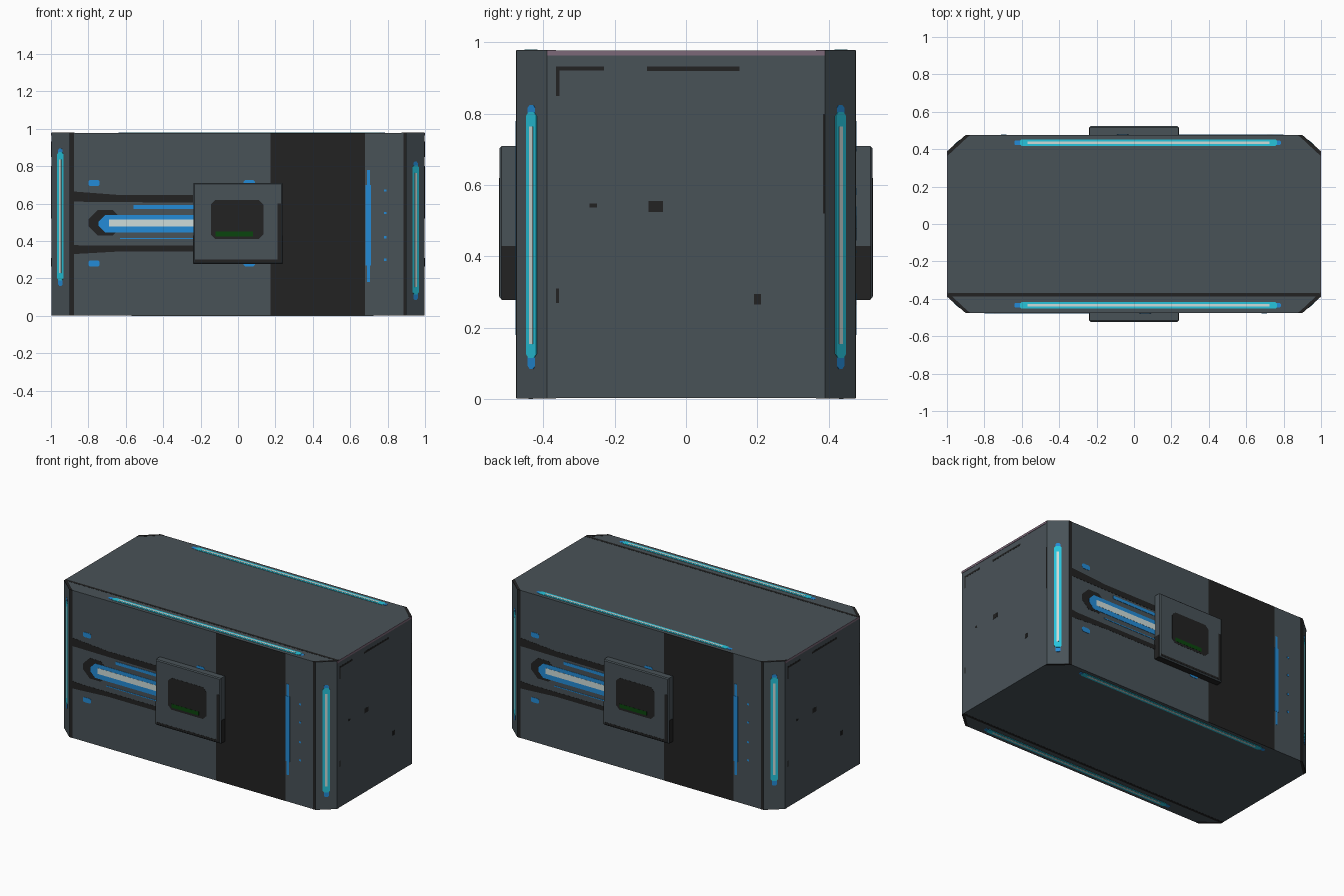
import bpy, bmesh
from mathutils import Vector

if "Cube" in bpy.data.objects:
    bpy.data.objects.remove(bpy.data.objects["Cube"])


def mat(name, rgb):
    m = bpy.data.materials.new(name)
    m.diffuse_color = (*rgb, 1)
    m.use_nodes = True
    m.node_tree.nodes["Principled BSDF"].inputs["Base Color"].default_value = m.diffuse_color
    return m


GREY = mat("slate grey", (0.066, 0.085, 0.097))
DARK = mat("charcoal", (0.016, 0.016, 0.016))
CYAN = mat("glow cyan", (0.02, 0.56, 0.72))
BLUE = mat("signal blue", (0.017, 0.26, 0.68))
WHITE = mat("pale light", (0.62, 0.72, 0.70))
GREEN = mat("display green", (0.003, 0.06, 0.004))
MAUVE = mat("mauve trim", (0.20, 0.14, 0.19))

Z = Vector((0, 0, 1))
HX, HY, Z0, Z1 = 0.998, 0.476, 0.003, 0.978


def prism(name, frame, pts, depth, material, bevel=0):
    """Extrude a 2D outline out of a face frame (origin, u, v, normal)."""
    o, u, v, n = frame
    bm = bmesh.new()
    low = [bm.verts.new(o + u * a + v * b) for a, b in pts]
    top = [bm.verts.new(o + u * a + v * b + n * depth) for a, b in pts]
    bm.faces.new(low)
    cap = bm.faces.new(top)
    k = len(pts)
    for i in range(k):
        bm.faces.new((low[i], low[(i + 1) % k], top[(i + 1) % k], top[i]))
    if bevel:
        bmesh.ops.bevel(bm, geom=list(cap.edges), offset=bevel, segments=1, affect='EDGES')
    bmesh.ops.recalc_face_normals(bm, faces=bm.faces)
    me = bpy.data.meshes.new(name)
    bm.to_mesh(me)
    bm.free()
    me.materials.append(material)
    ob = bpy.data.objects.new(name, me)
    bpy.context.collection.objects.link(ob)
    return ob


def rect(x0, x1, y0, y1, cx=0.0, cy=None):
    """Rectangle, optionally with cut corners."""
    cy = cx if cy is None else cy
    if not cx:
        return [(x0, y0), (x1, y0), (x1, y1), (x0, y1)]
    return [(x0 + cx, y0), (x1 - cx, y0), (x1, y0 + cy), (x1, y1 - cy),
            (x1 - cx, y1), (x0 + cx, y1), (x0, y1 - cy), (x0, y0 + cy)]


def light_strip(name, frame, a, b, w):
    """Glow strip along the frame's v axis: blue tips, cyan bar, pale core."""
    prism(name + "_tips", frame, rect(-w * .7, w * .7, a, b, w * .35), 0.001, BLUE)
    prism(name + "_bar", frame, rect(-w, w, a + .03, b - .02, w * .5), 0.002, CYAN)
    prism(name + "_core", frame, rect(-w * .35, w * .35, a + .07, b - .06), 0.003, WHITE)


# main container body with cut vertical corners
base = (Vector((0, 0, Z0)), Vector((1, 0, 0)), Vector((0, 1, 0)), Z)
prism("container_body", base, rect(-HX, HX, -HY, HY, 0.098, 0.086), Z1 - Z0, GREY)

# front, and the back as its half-turn copy
for side, s in (("front", 1), ("back", -1)):
    f = (Vector((0, -HY * s, 0)), Vector((s, 0, 0)), Z, Vector((0, -s, 0)))

    def plate(name, pts, d, m):
        return prism(f"{side}_{name}", f, pts, d, m)

    plate("dark_panel", rect(.175, .68, Z0, Z1), .001, DARK)
    plate("left_seam", rect(-.899, -.877, Z0, Z1), .001, DARK)
    plate("right_seam", rect(.884, .899, Z0, Z1), .001, DARK)
    # grooves above and below the rod
    plate("upper_groove", [(-.88, .61), (-.83, .61), (-.24, .605), (-.24, .645),
                           (-.62, .645), (-.88, .665)], .001, DARK)
    plate("lower_groove", [(-.88, .33), (-.62, .345), (-.24, .345), (-.24, .375),
                           (-.83, .375), (-.88, .38)], .001, DARK)
    # glowing rod in its recess
    plate("rod_recess", rect(-.80, -.62, .43, .565, .05), .001, DARK)
    plate("rod_glow", rect(-.745, -.2, .445, .54, .035), .002, BLUE)
    plate("rod_core", rect(-.69, -.2, .477, .515), .003, WHITE)
    plate("upper_glow_line", rect(-.56, -.2, .572, .592), .002, BLUE)
    plate("lower_glow_line", rect(-.63, -.2, .41, .416), .002, BLUE)
    for x in (-.77, .06):
        for z in (.28, .71):
            plate("indicator", rect(x - .03, x + .03, z - .016, z + .016, .008), .002, BLUE)
    # vertical blue line and tiny lamps
    plate("blue_line", rect(.683, .712, .27, .70), .002, BLUE)
    plate("blue_line_tail", rect(.69, .706, .18, .78), .0015, BLUE)
    for z in (.30, .42, .55, .67):
        plate("tiny_lamp", rect(.78, .794, z - .006, z + .006), .001, BLUE)
    # raised control box with display
    prism(f"{side}_control_box", f, rect(-.238, .238, .28, .71), .047, GREY, .006)
    g = (f[0] + f[3] * .047, f[1], f[2], f[3])
    prism(f"{side}_control_lower_trim", g, rect(-.23, .23, .288, .30), .001, DARK)
    prism(f"{side}_control_side_trim", g, rect(.21, .23, .30, .60), .001, DARK)
    prism(f"{side}_display", g, rect(-.145, .135, .41, .62, .025), .001, DARK)
    prism(f"{side}_display_readout", g, rect(-.12, .08, .425, .45), .002, GREEN)
    for e in (-1, 1):
        h = (f[0] + f[1] * (.238 * e), f[3], Z, f[1] * e)
        prism(f"{side}_control_cheek", h, rect(0, .041, .28, .43), .002, DARK)
    under = (f[0] + Z * .28, f[1], f[3], -Z)
    prism(f"{side}_control_underside", under, rect(-.238, .238, 0, .041), .002, DARK)

# glow strips on the four cut corners
for sx in (-1, 1):
    for sy in (-1, 1):
        n = Vector((sx * .086, sy * .098, 0)).normalized()
        f = (Vector((sx * (HX - .049), sy * (HY - .043), 0)), Z.cross(n), Z, n)
        lo, hi = (.085, .825) if sx > 0 else (.16, .895)
        light_strip("corner_strip", f, lo, hi, .022)

# strips and corner lines on the top and bottom
for side, z, n in (("top", Z1, Z), ("bottom", Z0, -Z)):
    for sy in (-1, 1):
        f = (Vector((0, sy * .435, z)), Vector((0, 1, 0)), Vector((1, 0, 0)), n)
        light_strip(side + "_strip", f, -.64, .785, .018)
    f = (Vector((0, 0, z)), Vector((1, 0, 0)), Vector((0, 1, 0)), n)
    for sx in (-1, 1):
        for sy in (-1, 1):
            pts = [(.998, .39), (.90, .476), (.875, .476), (.90, .455), (.975, .385), (.998, .365)]
            prism(side + "_corner_line", f, [(a * sx, b * sy) for a, b in pts], .001, DARK)
    prism(side + "_seam", f, rect(-.99, .99, -.387, -.37), .0008, DARK)

# end faces: mauve edge trim and small dark marks
for side, s in (("right", 1), ("left", -1)):
    f = (Vector((HX * s, 0, 0)), Vector((0, s, 0)), Z, Vector((s, 0, 0)))
    prism(side + "_edge_trim", f, rect(-.39, .39, .964, Z1), .002, MAUVE)
    for r in ((-.365, -.23, .921, .933), (-.365, -.355, .85, .921), (-.11, .15, .92, .932),
              (-.105, -.065, .525, .555), (-.27, -.25, .537, .549), (.19, .21, .265, .295),
              (-.365, -.356, .27, .31), (.384, .39, .52, .80)):
        prism(side + "_mark", f, rect(*r), .001, DARK)
